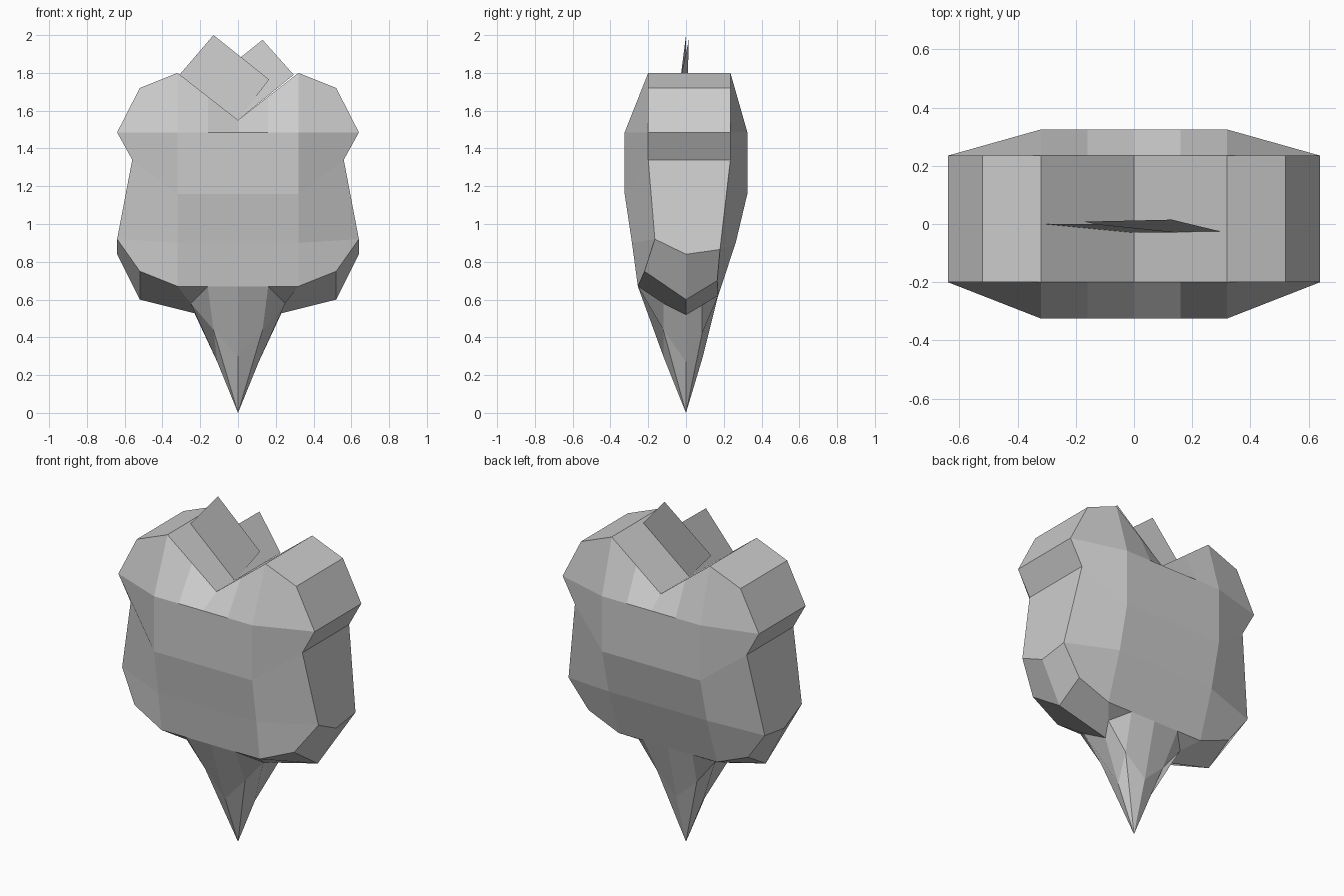
import bpy
import bmesh

old = bpy.data.objects.get("Cube")
if old:
    bpy.data.objects.remove(old, do_unlink=True)

grey = bpy.data.materials.new("plain_grey")
grey.use_nodes = True
colour = (0.6, 0.6, 0.6, 1)
grey.diffuse_color = colour
grey.node_tree.nodes["Principled BSDF"].inputs["Base Color"].default_value = colour


def make_object(name, points, faces, mirrored=False):
    bm = bmesh.new()
    verts = {key: bm.verts.new(co) for key, co in points.items()}
    for face in faces:
        bm.faces.new([verts[key] for key in face])
    if mirrored:
        # reflect the left half across x = 0 and weld the seam
        copy = bmesh.ops.duplicate(bm, geom=bm.verts[:] + bm.edges[:] + bm.faces[:])
        for item in copy["geom"]:
            if isinstance(item, bmesh.types.BMVert):
                item.co.x = -item.co.x
        bmesh.ops.remove_doubles(bm, verts=bm.verts[:], dist=0.0005)
        bmesh.ops.recalc_face_normals(bm, faces=bm.faces[:])
    mesh = bpy.data.meshes.new(name)
    bm.to_mesh(mesh)
    bm.free()
    mesh.materials.append(grey)
    obj = bpy.data.objects.new(name, mesh)
    bpy.context.collection.objects.link(obj)
    return obj


# Points of the half body: x, z, front y, back y
outline = {
    "notch": (0, 1.55, -.2, .235),
    "slope": (.16, 1.675, -.2, .235),
    "peak": (.32, 1.8, -.2, .235),
    "shoulder": (.52, 1.72, -.2, .235),
    "corner": (.64, 1.485, -.2, .235),
    "waist": (.56, 1.34, -.2, .235),
    "chest_mid": (0, 1.485, -.325, .325),
    "chest_in": (.16, 1.485, -.325, .325),
    "chest": (.32, 1.485, -.325, .325),
    "belly_mid": (0, 1.16, -.325, .325),
    "belly": (.32, 1.16, -.325, .325),
    "lap_mid": (0, .9, -.286, .263),
    "lap": (.32, .9, -.286, .263),
}
front_low = {
    "hip": (.64, .92, -.165), "jowl": (.52, .75, -.22), "base": (.32, .67, -.255),
    "root": (.16, .67, -.255), "root_mid": (0, .67, -.255),
    "web": (.25, .58, -.12), "knee": (.13, .44, -.12), "keel": (0, .3, -.12),
}
back_low = {
    "hip": (.64, .865, .18), "jowl": (.52, .7, .165), "base": (.32, .62, .17),
    "root": (.16, .62, .17), "root_mid": (0, .62, .17),
    "web": (.25, .57, .085), "knee": (.13, .42, .085), "keel": (0, .3, .09),
}
points = {
    "ridge_hip": (.64, 0, .84), "ridge_jowl": (.52, 0, .6),
    "ridge_base": (.2, 0, .52), "spike_side": (.11, 0, .27), "tip": (0, 0, 0),
}
for key, (x, z, front, back) in outline.items():
    points["f_" + key] = (x, front, z)
    points["b_" + key] = (x, back, z)
for prefix, table in (("f_", front_low), ("b_", back_low)):
    for key, (x, z, y) in table.items():
        points[prefix + key] = (x, y, z)

# Panels that appear on both the front and the back
panels = [
    "notch slope chest_in chest_mid", "slope peak chest chest_in",
    "peak shoulder corner chest", "corner waist belly chest",
    "waist hip lap belly", "hip jowl base lap",
    "chest_mid chest_in chest belly belly_mid", "belly_mid belly lap lap_mid",
    "lap_mid lap base root root_mid",
    # underside
    "hip jowl ridge_jowl ridge_hip", "jowl base web ridge_base ridge_jowl",
    "base root web",
    # spike
    "root web knee", "web ridge_base spike_side knee",
    "root_mid root knee keel", "keel knee tip", "knee spike_side tip",
]
faces = []
for prefix in ("f_", "b_"):
    for panel in panels:
        faces.append([k if k in points else prefix + k for k in panel.split()])

# Rim strips joining front to back
rim = ["notch", "slope", "peak", "shoulder", "corner", "waist"]
for a, b in zip(rim, rim[1:]):
    faces.append(["f_" + a, "b_" + a, "b_" + b, "f_" + b])
faces.append(["f_waist", "b_waist", "b_hip", "ridge_hip", "f_hip"])
make_object("body", points, faces, mirrored=True)

# Two thin sheets standing in the notch
sheets = {
    "front_sheet": [(0, -.03, 1.55), (.165, -.03, 1.765), (-.13, 0, 2), (-.31, 0, 1.79)],
    "rear_sheet": [(0, -.03, 1.55), (.295, -.025, 1.79), (.13, .015, 1.975), (-.17, .008, 1.735)],
}
for name, corners in sheets.items():
    make_object(name, dict(enumerate(corners)), [range(len(corners))])
